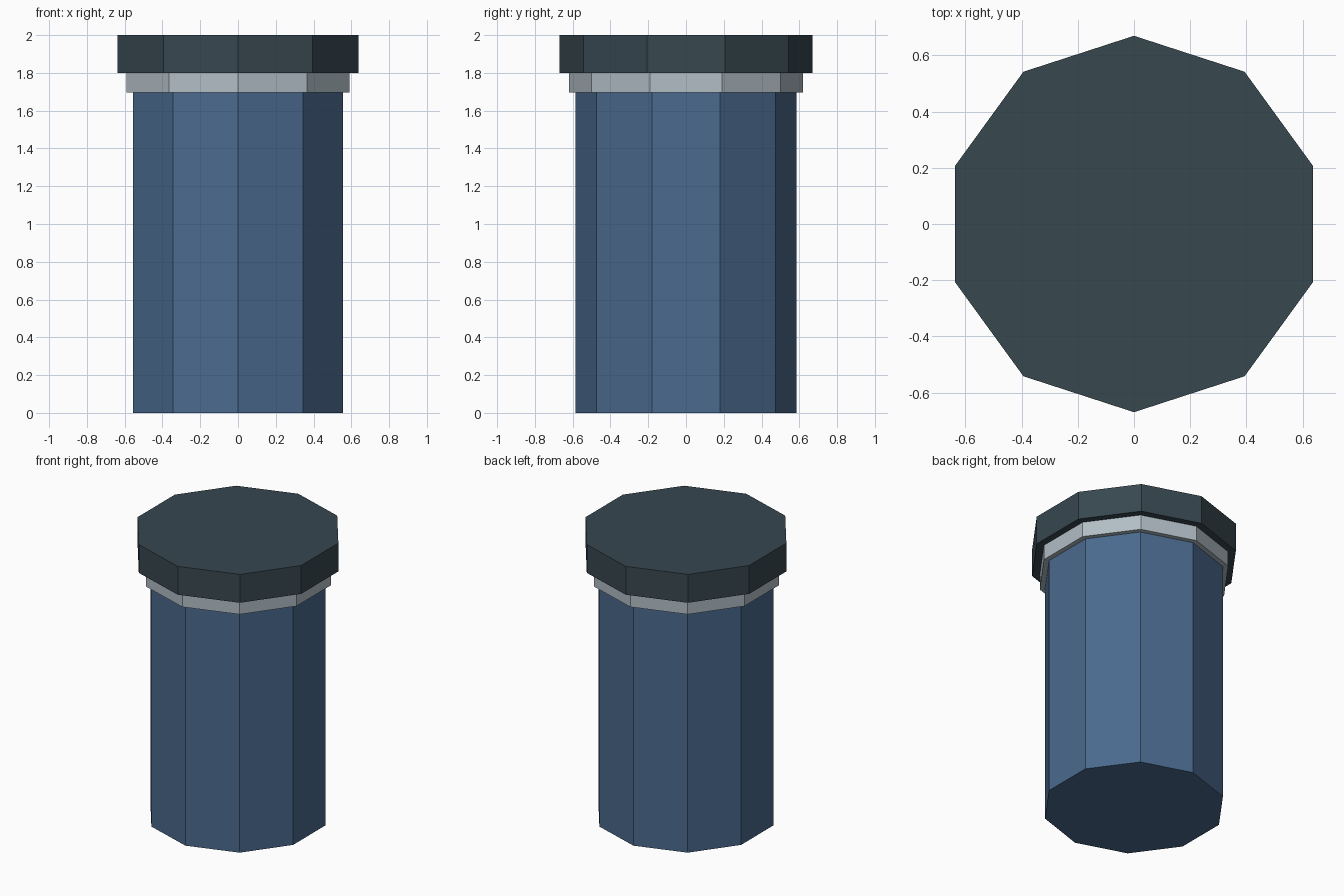
import bpy
import bmesh
from math import pi, sin, cos

SIDES = 10

cube = bpy.data.objects.get("Cube")
if cube:
    bpy.data.objects.remove(cube, do_unlink=True)


def linear(c):
    c /= 255
    return c / 12.92 if c <= 0.04045 else ((c + 0.055) / 1.055) ** 2.4


def material(name, *rgb):
    color = [linear(c) for c in rgb] + [1.0]
    mat = bpy.data.materials.new(name)
    mat.use_nodes = True
    mat.diffuse_color = color
    mat.node_tree.nodes["Principled BSDF"].inputs["Base Color"].default_value = color
    return mat


def prism(name, radius, bottom, top, mat):
    """Flat-sided upright prism with corners on the front and back."""
    bm = bmesh.new()
    corners = [bm.verts.new((radius * sin(2 * pi * i / SIDES),
                             radius * cos(2 * pi * i / SIDES), bottom))
               for i in range(SIDES)]
    base = bm.faces.new(corners)
    geom = bmesh.ops.extrude_face_region(bm, geom=[base], use_keep_orig=True)["geom"]
    for v in geom:
        if isinstance(v, bmesh.types.BMVert):
            v.co.z = top
    bmesh.ops.recalc_face_normals(bm, faces=bm.faces[:])
    mesh = bpy.data.meshes.new(name)
    bm.to_mesh(mesh)
    bm.free()
    mesh.materials.append(mat)
    obj = bpy.data.objects.new(name, mesh)
    bpy.context.collection.objects.link(obj)
    return obj


# Body, collar and lid stacked on one axis
prism("body", 0.585, 0.0, 1.695, material("steel blue", 74, 106, 141))
prism("collar", 0.62, 1.695, 1.80, material("light grey", 177, 189, 197))
prism("lid", 0.67, 1.80, 2.0, material("dark slate", 55, 71, 79))
